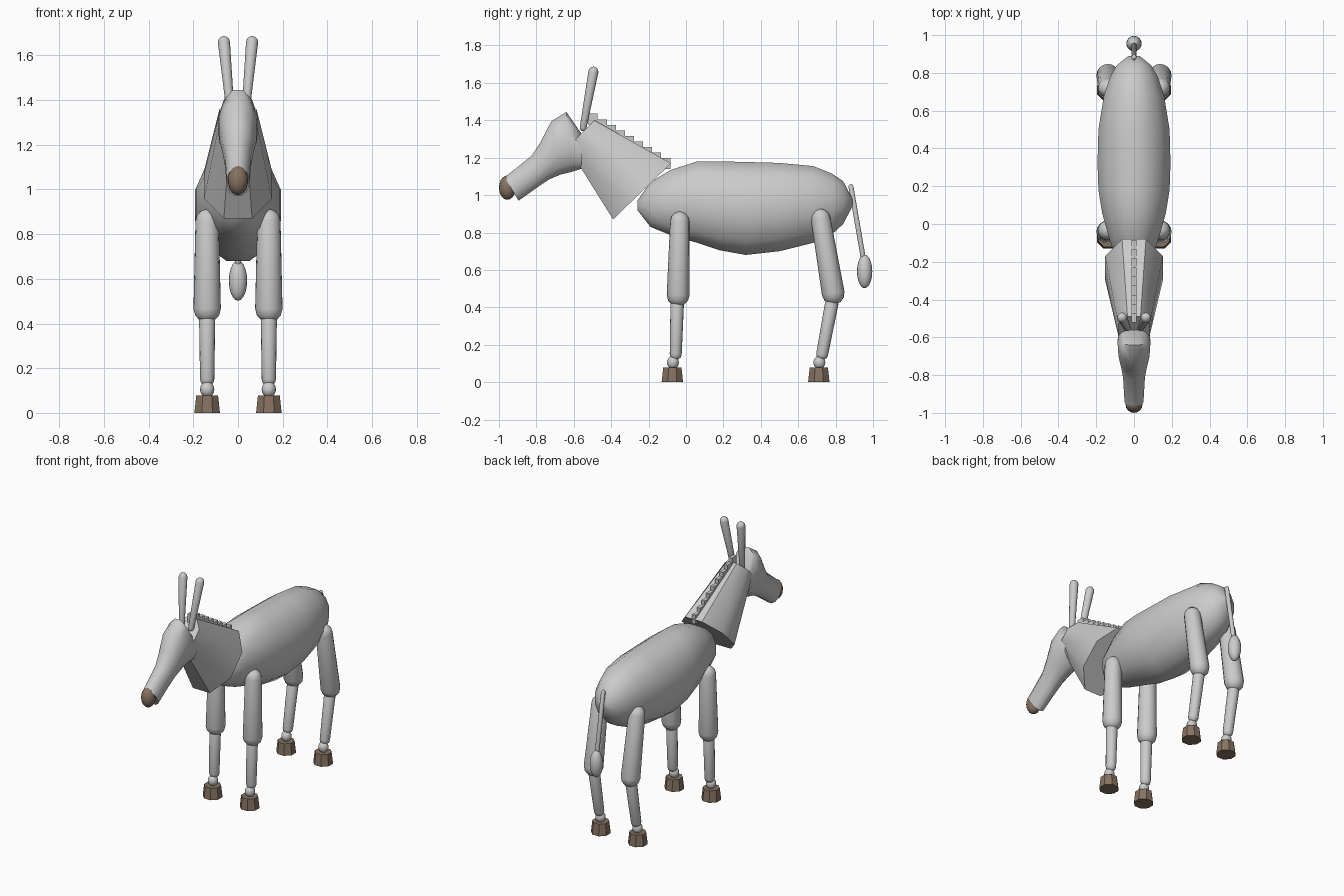
import bpy, bmesh, math
from mathutils import Vector, Matrix

if "Cube" in bpy.data.objects:
    bpy.data.objects.remove(bpy.data.objects["Cube"])


def finish(name, bm, mirror=False, smooth=50, color=None):
    bmesh.ops.recalc_face_normals(bm, faces=bm.faces[:])
    me = bpy.data.meshes.new(name)
    bm.to_mesh(me)
    bm.free()
    ob = bpy.data.objects.new(name, me)
    bpy.context.collection.objects.link(ob)
    if smooth:
        bpy.ops.object.select_all(action='DESELECT')
        ob.select_set(True)
        bpy.context.view_layer.objects.active = ob
        bpy.ops.object.shade_smooth_by_angle(angle=math.radians(smooth))
    if mirror:
        ob.modifiers.new("Mirror", 'MIRROR')
    if color:
        me.materials.append(color)
    return ob


def skin(rings):
    """Closed surface through a list of equal-length point rings."""
    bm = bmesh.new()
    vs = [[bm.verts.new(p) for p in r] for r in rings]
    n = len(vs[0])
    for a, b in zip(vs, vs[1:]):
        for i in range(n):
            j = (i + 1) % n
            bm.faces.new((a[i], a[j], b[j], b[i]))
    bm.faces.new(vs[0])
    bm.faces.new(vs[-1][::-1])
    return bm


def loft(name, sections, n):
    """Sections: (top y, top z, bottom y, bottom z, half width), flat edge on top and bottom."""
    rings = []
    for ty, tz, by, bz, w in sections:
        c = Vector((0, (ty + by) / 2, (tz + bz) / 2))
        up = Vector((0, ty - by, tz - bz)) / 2 / math.cos(math.pi / n)
        ang = [2 * math.pi * (i + 0.5) / n for i in range(n)]
        rings.append([c + up * math.cos(a) + Vector((w * math.sin(a), 0, 0)) for a in ang])
    return finish(name, skin(rings))


def limb(name, p0, r0, p1, r1, mirror=True, n=16):
    """Tapered capsule with rounded ends centred on p0 and p1."""
    p0, p1 = Vector(p0), Vector(p1)
    axis = (p1 - p0).normalized()
    side = axis.cross(Vector((0, 1, 0))).normalized()
    fwd = axis.cross(side)
    st = [(p0 - axis * r0 * math.cos(t), r0 * math.sin(t)) for t in (0.15, 0.55, 1.05, 1.57)]
    st += [(p1 + axis * r1 * math.cos(t), r1 * math.sin(t)) for t in (1.57, 1.05, 0.55, 0.15)]
    rings = [[c + (side * math.cos(2 * math.pi * i / n) + fwd * math.sin(2 * math.pi * i / n)) * r
              for i in range(n)] for c, r in st]
    return finish(name, skin(rings), mirror)


def ellipsoid(name, c, s, mirror=False, color=None):
    bm = bmesh.new()
    bmesh.ops.create_uvsphere(bm, u_segments=16, v_segments=10, radius=1,
                              matrix=Matrix.Translation(c) @ Matrix.Diagonal((*s, 1)))
    return finish(name, bm, mirror, color=color)


brown = bpy.data.materials.new("brown")
brown.diffuse_color = (0.24, 0.17, 0.12, 1)
brown.use_nodes = True
brown.node_tree.nodes["Principled BSDF"].inputs["Base Color"].default_value = brown.diffuse_color

# Barrel body
loft("body", [(y, t, y, b, w) for y, t, b, w in (
    (-0.26, 0.97, 0.92, 0.03), (-0.19, 1.07, 0.83, 0.095), (-0.08, 1.135, 0.785, 0.135),
    (0.06, 1.18, 0.745, 0.175), (0.18, 1.18, 0.705, 0.195), (0.32, 1.177, 0.68, 0.2),
    (0.5, 1.172, 0.70, 0.195), (0.68, 1.155, 0.745, 0.165), (0.78, 1.115, 0.79, 0.13),
    (0.84, 1.075, 0.845, 0.095), (0.89, 0.98, 0.94, 0.03))], 12)

# Neck and head
loft("neck", [(-0.08, 1.17, -0.39, 0.87, 0.165), (-0.49, 1.40, -0.632, 1.258, 0.09)], 8)
loft("head", [
    (-0.56, 1.33, -0.56, 1.14, 0.085), (-0.64, 1.445, -0.61, 1.125, 0.09),
    (-0.72, 1.395, -0.67, 1.11, 0.085), (-0.78, 1.28, -0.73, 1.085, 0.07),
    (-0.825, 1.21, -0.79, 1.045, 0.06), (-0.97, 1.095, -0.895, 0.97, 0.052)], 12)
ellipsoid("nose", (0, -0.955, 1.04), (0.045, 0.045, 0.065), color=brown)

# Stepped mane
bm = bmesh.new()
for i in range(9):
    c = (0, -0.497 + 0.0485 * i, 1.405 - 0.0295 * i)
    bmesh.ops.create_cube(bm, size=1, matrix=Matrix.Translation(c) @ Matrix.Diagonal((0.025, 0.05, 0.06, 1)))
finish("mane", bm, smooth=0)

# Ears
limb("ears", (0.035, -0.55, 1.36), 0.018, (0.063, -0.495, 1.66), 0.027)

# Legs: upper y/z, knee y/z, ankle y/z, hoof y
X = 0.138
for name, top, knee, shin, hoof in (
        ("front", (-0.033, 0.86), (-0.042, 0.465), (-0.055, 0.15), -0.073),
        ("hind", (0.72, 0.875), (0.787, 0.475), (0.728, 0.15), 0.71)):
    limb(name + "_upper_legs", (X, *top), 0.052, (X, *knee), 0.061)
    limb(name + "_lower_legs", (X, knee[0] - (0.005 if name == "front" else 0.008), 0.42), 0.036,
         (X, *shin), 0.032)
    ellipsoid(name + "_fetlocks", (X, hoof + 0.003, 0.105), (0.032, 0.032, 0.035), True)
    bm = bmesh.new()
    bmesh.ops.create_cone(bm, cap_ends=True, segments=8, radius1=0.062, radius2=0.053, depth=0.077,
                          matrix=Matrix.Translation((X, hoof, 0.0385)) @ Matrix.Rotation(math.pi / 8, 4, 'Z'))
    finish(name + "_hooves", bm, True, smooth=0, color=brown)

# Tail with tuft
limb("tail", (0, 0.882, 1.045), 0.014, (0, 0.95, 0.65), 0.014, False, 10)
ellipsoid("tail_tuft", (0, 0.955, 0.592), (0.041, 0.041, 0.09))
